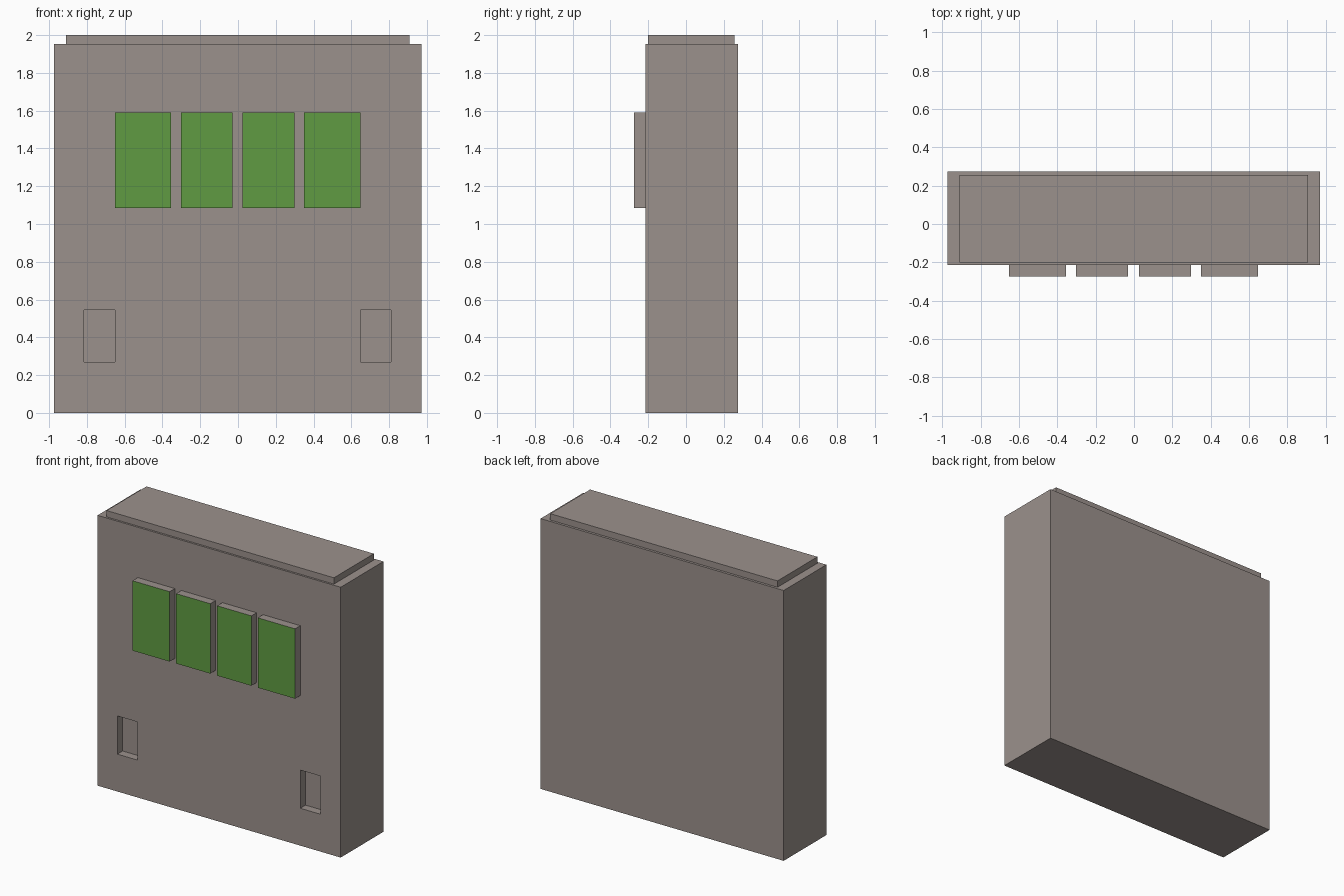
import bpy
import bmesh

if "Cube" in bpy.data.objects:
    bpy.data.objects.remove(bpy.data.objects["Cube"])


def material(name, rgb):
    m = bpy.data.materials.new(name)
    m.diffuse_color = (*rgb, 1.0)
    m.use_nodes = True
    m.node_tree.nodes["Principled BSDF"].inputs["Base Color"].default_value = m.diffuse_color
    return m


GREY = material("warm grey", (0.33, 0.285, 0.265))
GREEN = material("leaf green", (0.115, 0.33, 0.055))


def box(name, x, y, z, mats=(GREY,)):
    """Axis-aligned box from (min, max) pairs."""
    bm = bmesh.new()
    bmesh.ops.create_cube(bm, size=1.0)
    for v in bm.verts:
        v.co = [r[0] if c < 0 else r[1] for c, r in zip(v.co, (x, y, z))]
    bmesh.ops.recalc_face_normals(bm, faces=bm.faces)
    mesh = bpy.data.meshes.new(name)
    bm.to_mesh(mesh)
    bm.free()
    for m in mats:
        mesh.materials.append(m)
    ob = bpy.data.objects.new(name, mesh)
    bpy.context.collection.objects.link(ob)
    return ob


FRONT, BACK = -0.214, 0.274

# Main cabinet block
body = box("body", (-0.973, 0.971), (FRONT, BACK), (0.0, 1.954))

# Two shallow recesses low on the front
for side, x in (("left", (-0.815, -0.652)), ("right", (0.648, 0.811))):
    cutter = box(f"{side}_recess_cutter", x, (FRONT - 0.1, FRONT + 0.06), (0.27, 0.546))
    cutter.hide_render = True
    mod = body.modifiers.new(f"{side}_recess", 'BOOLEAN')
    mod.operation = 'DIFFERENCE'
    mod.solver = 'EXACT'
    mod.object = cutter
    bpy.context.view_layer.objects.active = body
    bpy.ops.object.modifier_apply(modifier=mod.name)
    bpy.data.objects.remove(cutter)

# Stepped cap on top
box("top_cap", (-0.911, 0.907), (-0.2, 0.256), (1.954, 2.0))

# Raised panels: green front face, grey sides
for i, x in enumerate(((-0.652, -0.355), (-0.303, -0.03), (0.025, 0.298), (0.35, 0.648))):
    panel = box(f"front_panel_{i + 1}", x, (-0.274, FRONT), (1.085, 1.59), (GREY, GREEN))
    for f in panel.data.polygons:
        f.material_index = int(f.normal.y < -0.5)
